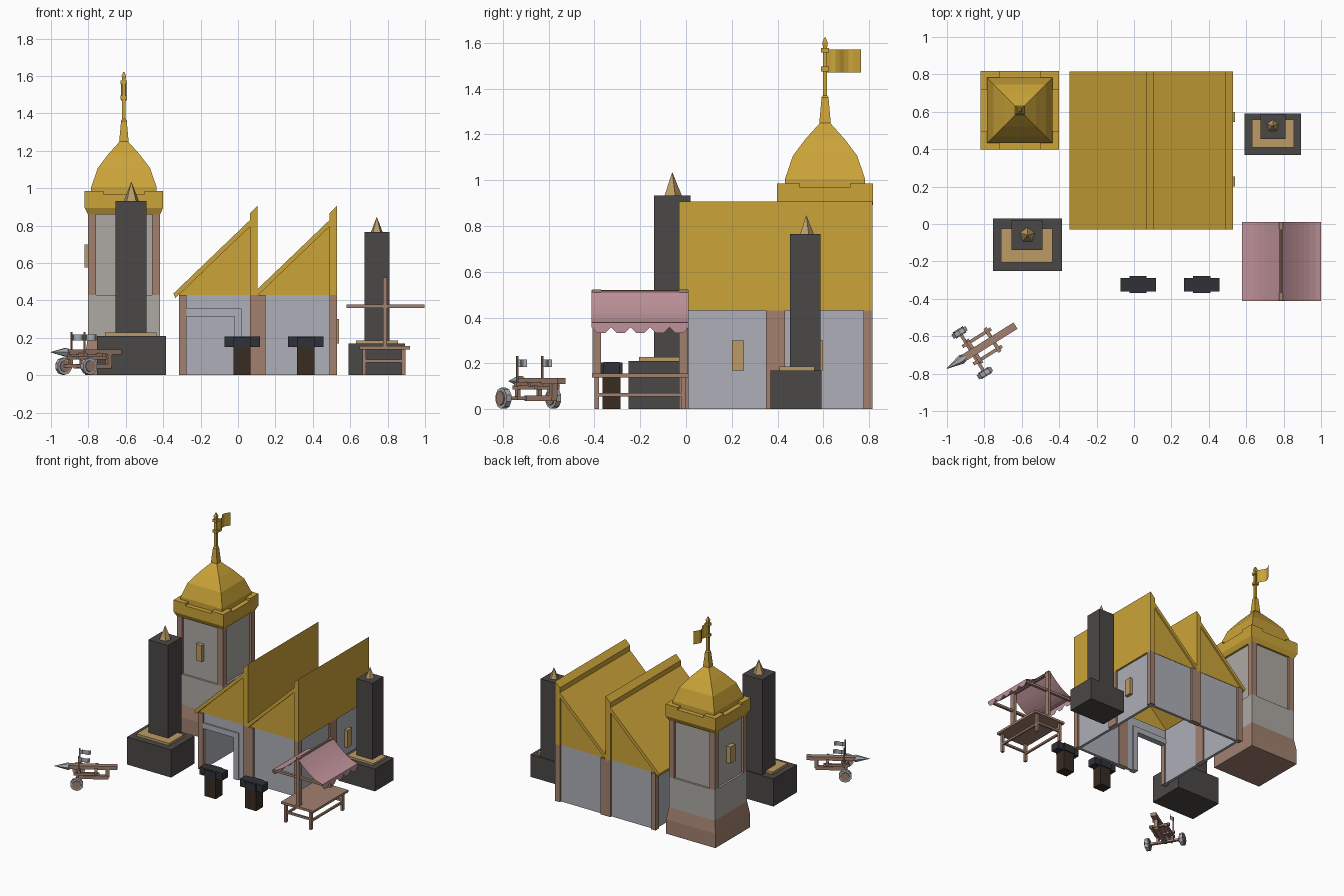
import bpy, bmesh, math
from mathutils import Matrix, Vector

if "Cube" in bpy.data.objects:
    bpy.data.objects.remove(bpy.data.objects["Cube"])


def mat(name, r, g, b):
    m = bpy.data.materials.new(name)
    m.diffuse_color = (r, g, b, 1)
    m.use_nodes = True
    m.node_tree.nodes["Principled BSDF"].inputs["Base Color"].default_value = m.diffuse_color
    return m


GOLD = mat("gold", .60, .37, .04)
WOOD = mat("wood", .36, .22, .16)
WALL = mat("wall", .42, .43, .48)
STONE = mat("stone", .42, .40, .37)
DARK = mat("dark_stone", .07, .065, .062)
TAN = mat("tan", .50, .33, .13)
PINK = mat("pink_cloth", .52, .29, .32)
IRON = mat("iron", .03, .031, .04)
LOG = mat("log", .04, .025, .015)
STEEL = mat("steel", .40, .42, .46)


def make(name, verts, faces, m, M=None):
    bm = bmesh.new()
    vs = [bm.verts.new(v) for v in verts]
    for f in faces:
        bm.faces.new([vs[i] for i in f])
    bmesh.ops.recalc_face_normals(bm, faces=bm.faces)
    me = bpy.data.meshes.new(name)
    bm.to_mesh(me)
    bm.free()
    me.materials.append(m)
    ob = bpy.data.objects.new(name, me)
    bpy.context.collection.objects.link(ob)
    if M:
        ob.matrix_world = M
    return ob


def prism(name, pts, vec, m, M=None):
    """Closed polygon of 3D points extruded along vec."""
    n, v = len(pts), Vector(vec)
    verts = [Vector(p) for p in pts] + [Vector(p) + v for p in pts]
    faces = [list(range(n)), list(range(n, 2 * n))]
    faces += [[i, (i + 1) % n, n + (i + 1) % n, n + i] for i in range(n)]
    return make(name, verts, faces, m, M)


def box(name, x0, x1, y0, y1, z0, z1, m, M=None):
    return prism(name, [(x0, y0, z0), (x1, y0, z0), (x1, y1, z0), (x0, y1, z0)], (0, 0, z1 - z0), m, M)


def sheet(name, path, vec, m, M=None):
    """Open ribbon: path swept along vec."""
    n, v = len(path), Vector(vec)
    verts = [Vector(p) for p in path] + [Vector(p) + v for p in path]
    return make(name, verts, [[i, i + 1, n + i + 1, n + i] for i in range(n - 1)], m, M)


def loft(name, cx, cy, rings, m, sides=4, M=None):
    """Stack of (radius, z) rings; for 4 sides radius is the half width."""
    k = math.sqrt(2) if sides == 4 else 1
    a0 = math.pi / 4 if sides == 4 else math.pi / 2
    verts = [(cx + r * k * math.cos(a0 + 2 * math.pi * i / sides),
              cy + r * k * math.sin(a0 + 2 * math.pi * i / sides), z)
             for r, z in rings for i in range(sides)]
    s, n = sides, len(rings)
    faces = [list(range(s)), list(range((n - 1) * s, n * s))]
    faces += [[j * s + i, j * s + (i + 1) % s, (j + 1) * s + (i + 1) % s, (j + 1) * s + i]
              for j in range(n - 1) for i in range(s)]
    return make(name, verts, faces, m, M)


# Tower: flared base, panelled shaft, corner posts
TX, TY = -.61, .607
loft("tower_base", TX, TY, [(.207, 0), (.207, .11), (.193, .2)], WOOD)
loft("tower_lower_wall", TX, TY, [(.193, .2), (.193, .43)], STONE)
loft("tower_panel", TX, TY, [(.178, .43), (.178, .87)], STONE)
for sx in (-1, 1):
    for sy in (-1, 1):
        loft("tower_corner_post", TX + sx * .171, TY + sy * .171, [(.022, .43), (.022, .87)], WOOD)
        loft("cap_corner_block", TX + sx * .16, TY + sy * .16, [(.05, .95), (.05, .985)], GOLD)
# Gold cap, dome, spire and banner
loft("tower_cap", TX, TY, [(.193, .86), (.21, .895), (.21, .967)], GOLD)
loft("tower_dome", TX, TY, [(.175, .96), (.175, 1.005), (.14, 1.107), (.085, 1.18), (.022, 1.25)], GOLD)
loft("spire", TX, TY, [(.025, 1.25), (.016, 1.35), (.016, 1.36), (.009, 1.37), (.009, 1.58), (.012, 1.6), (.003, 1.622)], GOLD)
for z in (1.475, 1.557):
    loft("spire_ring", TX, TY, [(.017, z), (.017, z + .02)], GOLD)
wave = [(TX + .015 * math.sin(i * .9), .615 + i * .0187, 1.47) for i in range(9)]
sheet("banner", wave, (0, 0, .1), GOLD)
# Tower windows
box("tower_front_window", TX - .025, TX + .025, .40, .44, .575, .7, TAN)
box("tower_side_window", -.82, -.78, TY - .03, TY + .03, .575, .7, TAN)

# Hall walls: hollow shell with a doorway at front left
X0, X1, Y0, Y1, H = -.315, .53, -.03, .815, .43
box("back_wall", -.29, .515, .78, .80, 0, H, WALL)
box("left_wall", -.30, -.28, -.01, .80, 0, H, WALL)
box("right_wall", .495, .515, -.01, .80, 0, H, WALL)
box("front_right_wall", .07, .51, -.015, .005, 0, H, WALL)
box("front_wall_beside_door", .02, .08, -.015, .005, 0, H, WALL)
box("front_wall_above_door", -.28, .02, -.015, .005, .355, H, WALL)
box("door_lintel", -.277, .02, -.025, .02, .315, .357, WALL)
box("door_jamb", -.02, .02, -.025, .02, 0, .315, WALL)
# Timber posts
for x0, x1 in ((X0, X0 + .04), (.065, .148), (X1 - .04, X1)):
    for y0 in (Y0, Y1 - .04):
        box("timber_post", x0, x1, y0, y0 + .04, 0, H, WOOD)
for x0 in (X0, X1 - .04):
    box("side_timber_post", x0, x0 + .04, .35, .433, 0, H, WOOD)
for y in (.227, .572):
    box("hall_window", .51, .54, y - .027, y + .027, .17, .3, TAN)

# Sawtooth roof, two identical bays
for d in (0, .425):
    P = lambda pts, y: [(x + d, y, z) for x, z in pts]
    prism("roof_slope", P([(-.345, .437), (-.335, .413), (.07, .8), (.07, .835)], Y0), (0, Y1 - Y0, 0), GOLD)
    prism("roof_upright", P([(.065, H), (.105, H), (.105, .907), (.065, .868)], Y0), (0, Y1 - Y0, 0), GOLD)
    gable = [(-.315, H), (.066, H), (.066, .8)]
    for y in (Y0 + .012, Y1 - .027):
        prism("gable", P(gable, y), (0, .015, 0), GOLD)


# Obelisks: plinth, tan step, column, five-sided point
def obelisk(plinth, step, col, z1, z2, z3, tip, r, z4):
    box("obelisk_plinth", *plinth, 0, z1, DARK)
    box("obelisk_step", *step, z1, z2, TAN)
    box("obelisk_column", *col, z1, z3, DARK)
    loft("obelisk_point", *tip, [(r, z3), (.001, z4)], TAN, 5)


obelisk((-.755, -.385, -.252, .03), (-.71, -.435, -.205, -.025), (-.655, -.49, -.14, .02),
        .21, .228, .932, (-.57, -.06), .042, 1.033)
obelisk((.59, .893, .368, .592), (.63, .855, .408, .56), (.677, .81, .455, .588),
        .17, .186, .765, (.742, .525), .033, .845)

# Anvils on log blocks
for x in (.022, .362):
    box("anvil_block", x - .046, x + .046, -.365, -.285, 0, .15, LOG)
    box("anvil_top", x - .095, x + .095, -.36, -.29, .15, .206, IRON)
    box("anvil_body", x - .046, x + .046, -.37, -.278, .148, .204, IRON)

# Market stall: table
box("stall_table_top", .65, .92, -.41, .01, .138, .155, WOOD)
for y in (-.4, -.022):
    for x in (.665, .875):
        box("stall_leg", x, x + .02, y, y + .02, 0, .14, WOOD)
    box("stall_rail", .665, .895, y + .003, y + .017, .068, .084, WOOD)
    box("stall_post", .775, .797, y - .008, y + .03, .14, .522, WOOD)
    box("canopy_crossbar", .58, .998, y, y + .02, .36, .377, WOOD)
for x in (.668, .878):
    box("stall_side_rail", x, x + .014, -.39, -.01, .055, .07, WOOD)
box("canopy_ridge", .777, .795, -.41, .01, .5, .518, WOOD)
# Sagging cloth with scalloped valances
for end in (.578, 1.0):
    cloth = []
    for i in range(8):
        t = i / 7
        cloth.append((end + (.786 - end) * t, -.412, .377 + .143 * t ** 1.6))
    sheet("canopy_cloth", cloth, (0, .424, 0), PINK)
    edge = [(end, .012, .378), (end, -.412, .378)]
    p = .424 / 5
    for i in range(5):
        y = -.412 + i * p
        edge += [(end, y, .358), (end, y + .3 * p, .332), (end, y + .7 * p, .332)]
    edge.append((end, .012, .358))
    make("canopy_valance", edge, [list(range(len(edge)))], PINK)

# War cart, built along its own axis and then turned
C = Matrix.Translation((-.82, -.66, 0)) @ Matrix.Rotation(math.radians(32), 4, 'Z')
box("cart_beam", -.12, .22, -.02, .02, .11, .137, WOOD, C)
SP = C @ Matrix.Translation((-.09, 0, .123)) @ Matrix.Rotation(-math.pi / 2, 4, 'Y')
loft("ram_spike", 0, 0, [(.014, 0), (.026, .03), (.001, .125)], STEEL, 6, SP)
box("cart_axle", -.062, -.044, -.13, .13, .04, .056, WOOD, C)
box("cart_lower_beam", -.06, .16, -.015, .015, .035, .06, WOOD, C)
box("cart_tail_brace", .14, .165, -.014, .014, .05, .115, WOOD, C)
for x in (-.05, .065):
    box("cart_crossbar", x, x + .02, -.075, .075, .1, .118, WOOD, C)
for s in (-1, 1):
    box("cart_side_rail", -.08, .1, s * .055 - .009, s * .055 + .009, .085, .103, WOOD, C)
    box("cart_upright", -.063, -.043, s * .055 - .008, s * .055 + .008, .045, .1, WOOD, C)
    W = C @ Matrix.Translation((-.053, s * .128, .048)) @ Matrix.Rotation(math.pi / 2, 4, 'X')
    loft("cart_wheel", 0, 0, [(.046, -.013), (.046, .013)], STEEL, 10, W)
    loft("wheel_hub", 0, 0, [(.032, -.019), (.032, .019)], WOOD, 8, W)
    box("pennant_pole", -.046, -.038, s * .065 - .004, s * .065 + .004, .1, .232, WOOD, C)
    sheet("pennant", [(-.04 + i * .015, s * .065 + .008 * math.sin(i * 1.3), .185) for i in range(6)],
          (0, 0, .032), STEEL, C)
